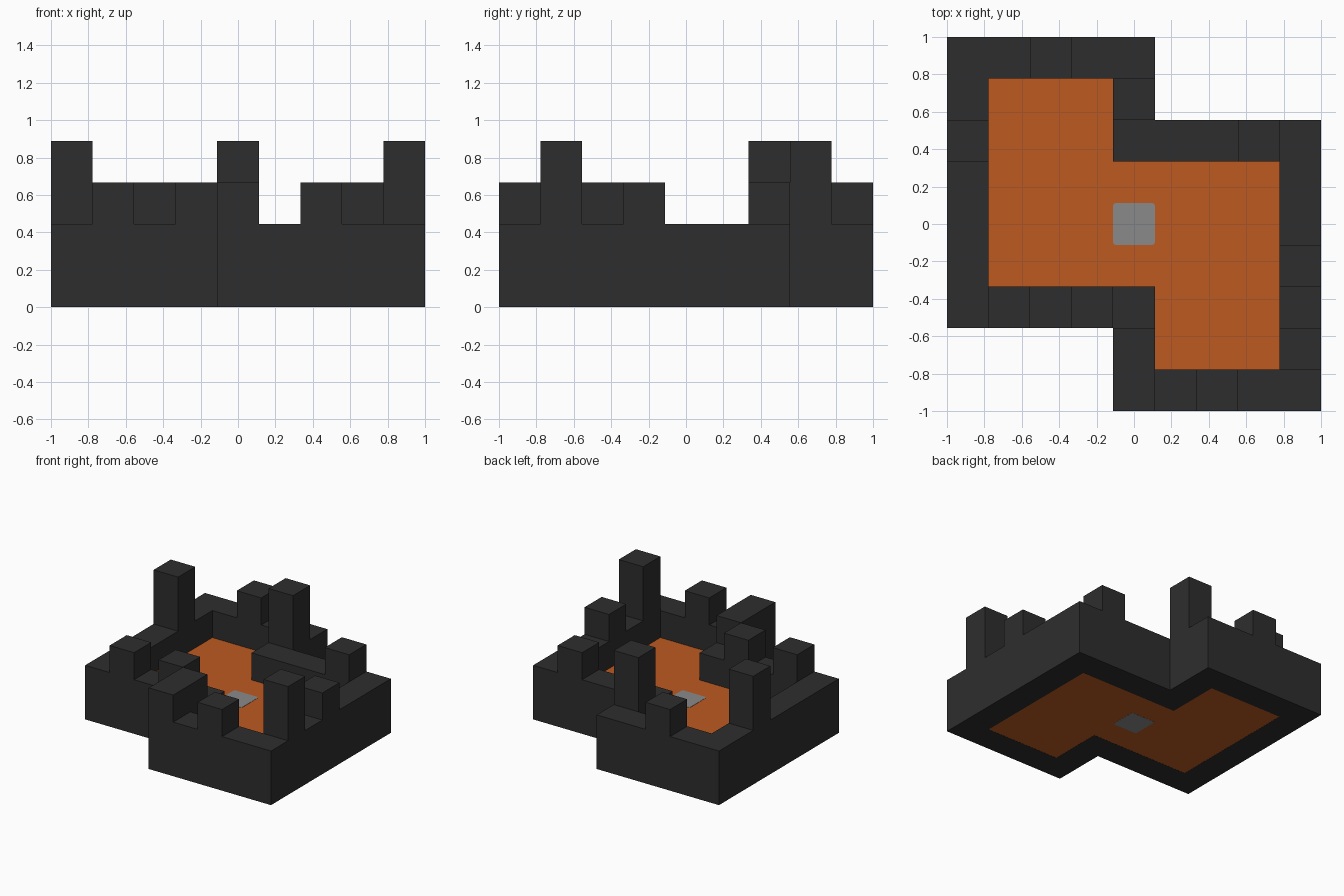
import bpy
import bmesh
from mathutils import Vector, Matrix

if "Cube" in bpy.data.objects:
    bpy.data.objects.remove(bpy.data.objects["Cube"], do_unlink=True)

U = 2 / 9            # one grid block
WALL_TOP = 2 * U
FLOOR_TOP = U


def material(name, color):
    mat = bpy.data.materials.new(name)
    mat.use_nodes = True
    mat.diffuse_color = (*color, 1)
    bsdf = mat.node_tree.nodes["Principled BSDF"]
    bsdf.inputs["Base Color"].default_value = (*color, 1)
    bsdf.inputs["Roughness"].default_value = 0.9
    return mat


charcoal = material("charcoal stone", (0.027, 0.027, 0.027))
orange = material("burnt orange", (0.51, 0.101, 0.0155))
grey = material("mid grey", (0.255, 0.255, 0.255))


def finish(bm, name, mat):
    bmesh.ops.recalc_face_normals(bm, faces=bm.faces)
    mesh = bpy.data.meshes.new(name)
    bm.to_mesh(mesh)
    bm.free()
    mesh.materials.append(mat)
    obj = bpy.data.objects.new(name, mesh)
    bpy.context.collection.objects.link(obj)
    return obj


def raise_faces(bm, height):
    """Extrude all faces straight up into a closed solid."""
    out = bmesh.ops.extrude_face_region(bm, geom=bm.faces[:], use_keep_orig=True)
    verts = [g for g in out["geom"] if isinstance(g, bmesh.types.BMVert)]
    bmesh.ops.translate(bm, verts=verts, vec=(0, 0, height))


def full_loop(half, z=0):
    """Complete a half outline by turning it 180 degrees about the centre."""
    points = half + [(-x, -y) for x, y in half]
    return [Vector((x * U, y * U, z)) for x, y in points]


outer = [(-4.5, -2.5), (-0.5, -2.5), (-0.5, -4.5), (4.5, -4.5)]
inner = [(-3.5, -1.5), (0.5, -1.5), (0.5, -3.5), (3.5, -3.5)]

# Outer wall: a ring between the two outlines
bm = bmesh.new()
a = [bm.verts.new(p) for p in full_loop(outer)]
b = [bm.verts.new(p) for p in full_loop(inner)]
for i in range(len(a)):
    j = (i + 1) % len(a)
    bm.faces.new((a[i], a[j], b[j], b[i]))
raise_faces(bm, WALL_TOP)
finish(bm, "castle_wall", charcoal)

# Floor slab inside the wall
bm = bmesh.new()
bm.faces.new([bm.verts.new(p) for p in full_loop(inner, 0.001)])
raise_faces(bm, FLOOR_TOP - 0.001)
finish(bm, "courtyard_floor", orange)


def block(name, column, row, height, depth=1):
    """Box on the wall, placed by grid column and row from the centre."""
    h = height * U
    bm = bmesh.new()
    bmesh.ops.create_cube(bm, size=1, matrix=Matrix.Translation(
        (column * U, (row + (depth - 1) / 2) * U, WALL_TOP + h / 2))
        @ Matrix.Diagonal((U, depth * U, h, 1)))
    finish(bm, name, charcoal)


# Tall towers
for n, (col, row) in enumerate([(-4, 2), (0, 3), (4, -3)], 1):
    block(f"tower_{n}", col, row, 2)

# Low battlements
low = [(-2, 4), (3, 2), (4, -1), (2, -4), (-3, -2), (-1, -2)]
for n, (col, row) in enumerate(low, 1):
    block(f"battlement_{n}", col, row, 1)
block("long_battlement", 0, -4, 1, depth=2)

# Centre panel with slightly rounded corners, passing through the floor
bm = bmesh.new()
panel_height = FLOOR_TOP + 0.002
bmesh.ops.create_cube(bm, size=1, matrix=Matrix.Translation((0, 0, panel_height / 2))
                      @ Matrix.Diagonal((U, U, panel_height, 1)))
uprights = [e for e in bm.edges
            if abs(e.verts[0].co.z - e.verts[1].co.z) > 0.1]
bmesh.ops.bevel(bm, geom=uprights, offset=0.012, segments=3, profile=0.5,
                affect='EDGES')
finish(bm, "centre_panel", grey)
